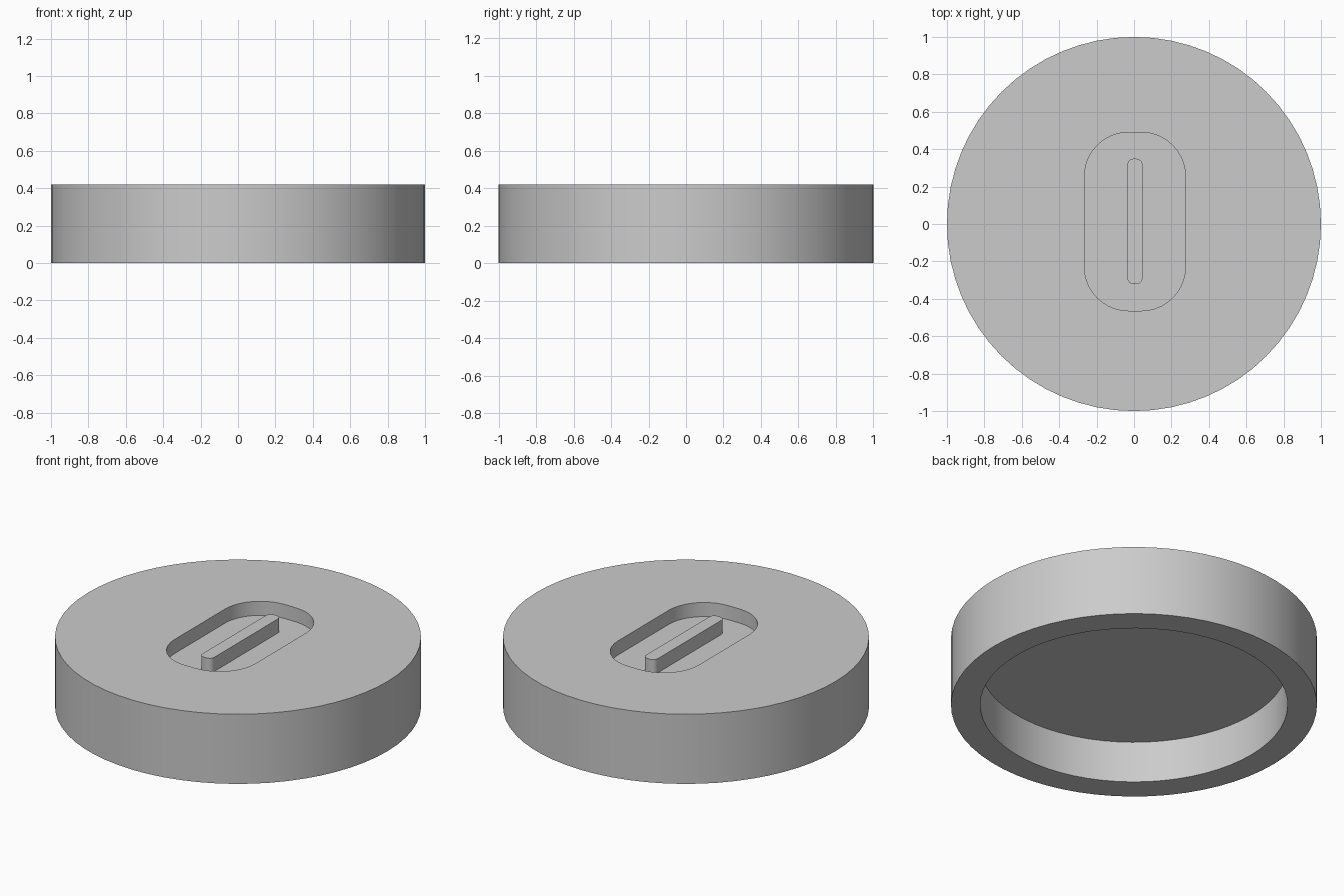
import bpy, bmesh
from math import sin, cos, pi, radians

cube = bpy.data.objects.get("Cube")
if cube:
    bpy.data.objects.remove(cube, do_unlink=True)

HEIGHT = 0.42
POCKET_DEPTH = 0.085
CAVITY_DEPTH = 0.25

grey = bpy.data.materials.new("plain grey")
grey.use_nodes = True
grey.diffuse_color = (0.6, 0.6, 0.6, 1)
grey.node_tree.nodes["Principled BSDF"].inputs["Base Color"].default_value = (0.6, 0.6, 0.6, 1)


def circle(radius, sides):
    return [(radius * cos(2 * pi * i / sides), radius * sin(2 * pi * i / sides))
            for i in range(sides)]


def rounded_rect(cx, cy, half_x, half_y, radius, steps):
    """Outline of a rectangle with round corners, counter-clockwise."""
    points = []
    for corner, (sx, sy) in enumerate([(1, 1), (-1, 1), (-1, -1), (1, -1)]):
        for i in range(steps + 1):
            a = pi / 2 * (corner + i / steps)
            points.append((cx + sx * (half_x - radius) + radius * cos(a),
                           cy + sy * (half_y - radius) + radius * sin(a)))
    return points


def prism(name, outline, bottom, top):
    """Solid made by raising an outline between two heights."""
    bm = bmesh.new()
    low = [bm.verts.new((x, y, bottom)) for x, y in outline]
    high = [bm.verts.new((x, y, top)) for x, y in outline]
    bm.faces.new(low[::-1])
    bm.faces.new(high)
    for i in range(len(low)):
        j = (i + 1) % len(low)
        bm.faces.new((low[i], low[j], high[j], high[i]))
    mesh = bpy.data.meshes.new(name)
    bm.to_mesh(mesh)
    bm.free()
    mesh.materials.append(grey)
    obj = bpy.data.objects.new(name, mesh)
    bpy.context.collection.objects.link(obj)
    return obj


def activate(obj):
    bpy.ops.object.select_all(action="DESELECT")
    obj.select_set(True)
    bpy.context.view_layer.objects.active = obj


def carve(obj, cutter):
    cutter.hide_render = True
    mod = obj.modifiers.new("carve", "BOOLEAN")
    mod.operation = "DIFFERENCE"
    mod.solver = "EXACT"
    mod.object = cutter
    activate(obj)
    bpy.ops.object.modifier_apply(modifier=mod.name)
    bpy.data.objects.remove(cutter, do_unlink=True)


# Round cap, hollow underneath, with an oval grip pocket on top
cap = prism("cap_body", circle(1, 64), 0, HEIGHT)
carve(cap, prism("underside_cutter", circle(0.84, 64), -0.1, CAVITY_DEPTH))
floor = HEIGHT - POCKET_DEPTH
pocket = rounded_rect(0.005, 0.013, 0.27, 0.477, 0.235, 10)
carve(cap, prism("pocket_cutter", pocket, floor, HEIGHT + 0.1))

# Finger bar standing in the pocket, flush with the top
bar = prism("grip_bar", rounded_rect(0.005, 0.014, 0.04, 0.335, 0.032, 6),
            floor - 0.02, HEIGHT)

for part in (cap, bar):
    activate(part)
    bpy.ops.object.shade_smooth_by_angle(angle=radians(30))
